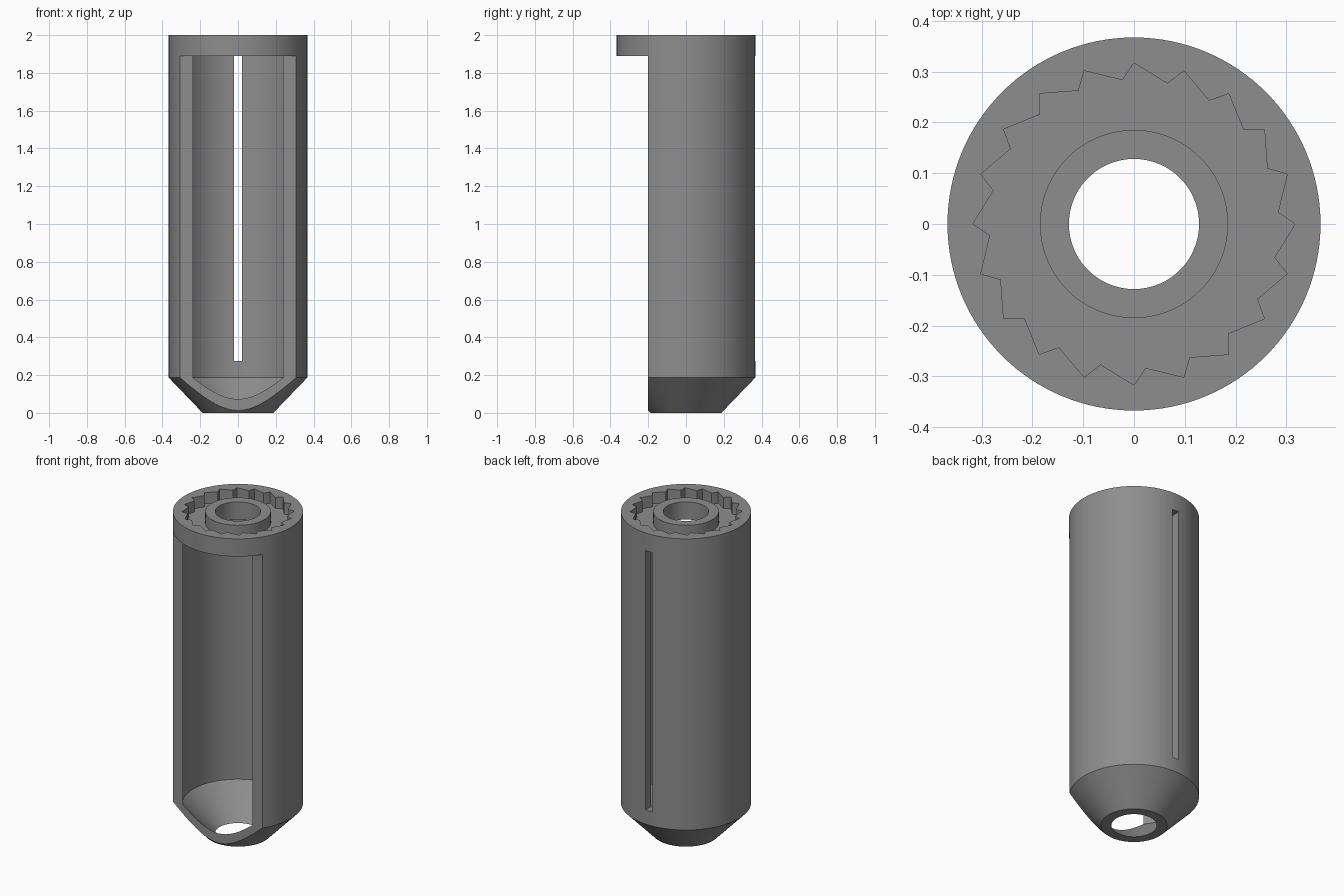
import bpy, bmesh, math

if "Cube" in bpy.data.objects:
    bpy.data.objects.remove(bpy.data.objects["Cube"])

SEG = 128
R_OUT, R_IN, R_HOLE, R_HUB = 0.367, 0.312, 0.128, 0.185
CONE_TOP, CAP_Z, FLOOR_Z, TOP = 0.187, 1.89, 1.93, 2.0

grey = bpy.data.materials.new("plastic_grey")
grey.diffuse_color = (0.27, 0.27, 0.27, 1)
grey.use_nodes = True
grey.node_tree.nodes["Principled BSDF"].inputs["Base Color"].default_value = grey.diffuse_color


def finish(bm, name):
    bmesh.ops.recalc_face_normals(bm, faces=bm.faces[:])
    mesh = bpy.data.meshes.new(name)
    bm.to_mesh(mesh)
    bm.free()
    mesh.materials.append(grey)
    obj = bpy.data.objects.new(name, mesh)
    bpy.context.collection.objects.link(obj)
    return obj


def lathe(name, profile):
    """Revolve a closed (radius, z) profile around z."""
    bm = bmesh.new()
    rings = []
    for i in range(SEG):
        a = 2 * math.pi * i / SEG
        rings.append([bm.verts.new((r * math.cos(a), r * math.sin(a), z)) for r, z in profile])
    n = len(profile)
    for i in range(SEG):
        p, q = rings[i], rings[(i + 1) % SEG]
        for j in range(n):
            k = (j + 1) % n
            bm.faces.new((p[j], q[j], q[k], p[k]))
    return finish(bm, name)


def prism(name, outline, z0, z1):
    """Extrude an (x, y) outline from z0 to z1."""
    bm = bmesh.new()
    lo = [bm.verts.new((x, y, z0)) for x, y in outline]
    hi = [bm.verts.new((x, y, z1)) for x, y in outline]
    bm.faces.new(lo)
    bm.faces.new(hi)
    n = len(outline)
    for i in range(n):
        k = (i + 1) % n
        bm.faces.new((lo[i], lo[k], hi[k], hi[i]))
    return finish(bm, name)


def box(name, x0, x1, y0, y1, z0, z1):
    return prism(name, [(x0, y0), (x1, y0), (x1, y1), (x0, y1)], z0, z1)


def cut(target, cutter):
    cutter.hide_render = True
    mod = target.modifiers.new("cut", 'BOOLEAN')
    mod.operation, mod.solver, mod.object = 'DIFFERENCE', 'EXACT', cutter
    bpy.context.view_layer.objects.active = target
    bpy.ops.object.modifier_apply(modifier=mod.name)
    bpy.data.objects.remove(cutter)


# Hollow tube with a tapered open bottom and a pierced cap
housing = lathe("tube_housing", [
    (R_HOLE, 0), (0.187, 0), (R_OUT, CONE_TOP), (R_OUT, TOP),
    (R_HOLE, TOP), (R_HOLE, CAP_Z), (R_IN, CAP_Z), (R_IN, CONE_TOP)])

# Front opening below the cap, and the long slot in the back wall
cut(housing, box("front_opening", -0.5, 0.5, -0.6, -0.2, -0.1, CAP_Z))
cut(housing, box("back_slot", -0.022, 0.022, 0.2, 0.5, 0.275, CAP_Z))

# Ratchet recess in the cap: 20 slanted teeth
teeth = []
for i in range(20):
    for r, deg in ((0.317, 18 * i), (0.284, 18 * i + 4.6)):
        a = math.radians(deg)
        teeth.append((r * math.cos(a), r * math.sin(a)))
cut(housing, prism("ratchet_recess", teeth, FLOOR_Z, TOP + 0.1))

# Central collar standing in the recess
collar = lathe("centre_collar", [
    (R_HOLE, FLOOR_Z), (R_HUB, FLOOR_Z), (R_HUB, TOP), (R_HOLE, TOP)])

for obj in (housing, collar):
    bpy.ops.object.select_all(action='DESELECT')
    obj.select_set(True)
    bpy.context.view_layer.objects.active = obj
    bpy.ops.object.shade_smooth_by_angle(angle=math.radians(15))
